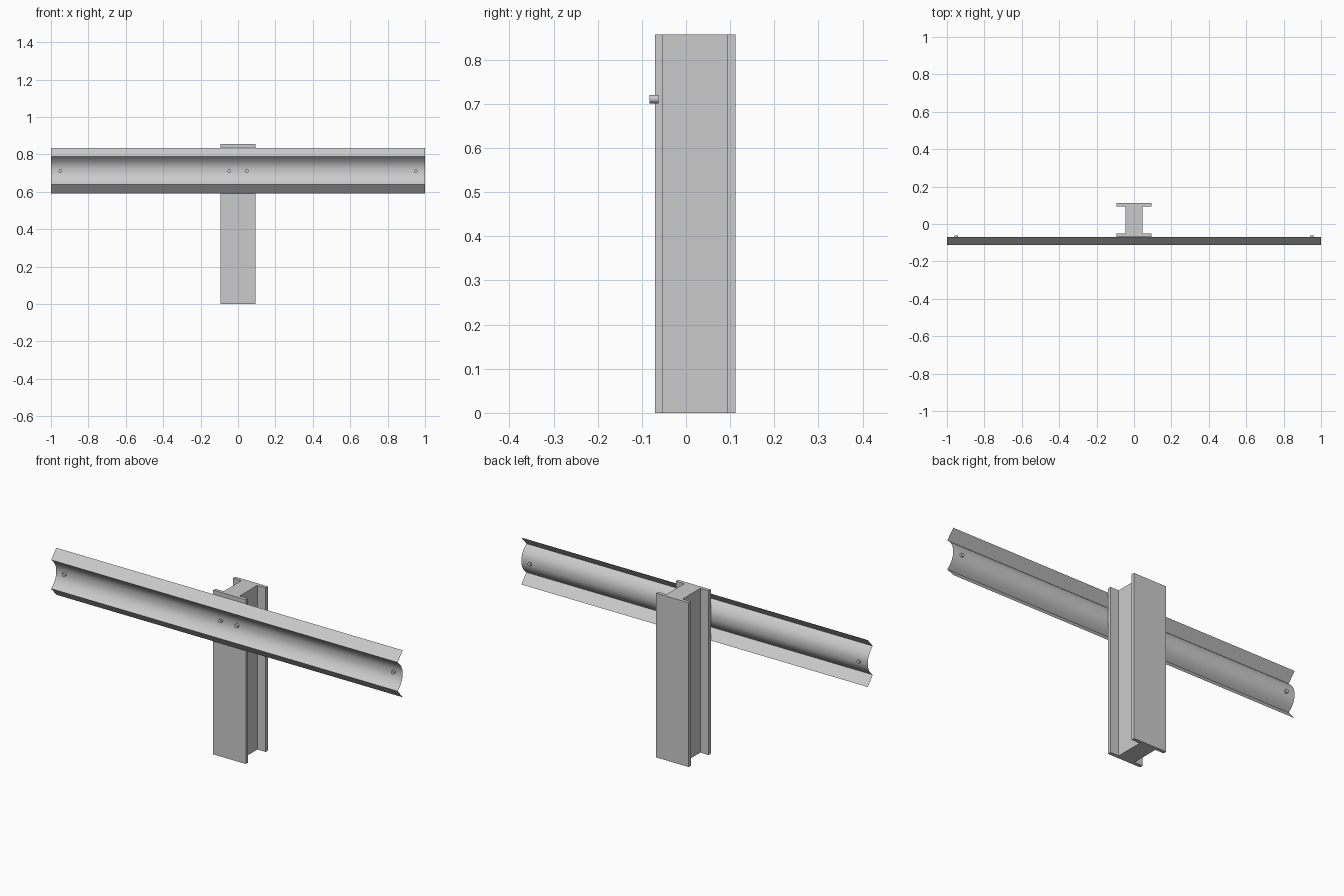
import bpy, math

if "Cube" in bpy.data.objects:
    bpy.data.objects.remove(bpy.data.objects["Cube"])

def mesh_object(name, verts, faces):
    mesh = bpy.data.meshes.new(name)
    mesh.from_pydata(verts, [], faces)
    mesh.update()
    obj = bpy.data.objects.new(name, mesh)
    bpy.context.collection.objects.link(obj)
    return obj

# I-section post, extruded upwards
W, T, Y0, Y1, F, H = 0.094, 0.046, -0.07, 0.112, 0.018, 0.857
outline = [(-W, Y0), (W, Y0), (W, Y0 + F), (T, Y0 + F), (T, Y1 - F), (W, Y1 - F),
           (W, Y1), (-W, Y1), (-W, Y1 - F), (-T, Y1 - F), (-T, Y0 + F), (-W, Y0 + F)]
n = len(outline)
verts = [(x, y, z) for z in (0, H) for x, y in outline]
faces = [(i, (i + 1) % n, (i + 1) % n + n, i + n) for i in range(n)]
# Caps as three quads each: front flange, web, back flange
for cap in ([0, 1, 2, 3, 10, 11], [3, 4, 9, 10], [4, 5, 6, 7, 8, 9]):
    faces.append(tuple(reversed(cap)))
    faces.append(tuple(i + n for i in cap))
mesh_object("post", verts, faces)

# Corrugated rail: thin sheet with a curved valley between two sharp crests
ZC, HALF, CREST, STEPS = 0.713, 0.1225, 0.075, 16
profile = [(-0.07, -HALF)]
for i in range(STEPS + 1):
    t = -1 + 2 * i / STEPS
    profile.append((-0.071 - 0.041 * abs(t) ** 2.3, CREST * t))
profile.append((-0.07, HALF))
m = len(profile)
rail = mesh_object("rail",
                   [(x, y, ZC + z) for x in (-1, 1) for y, z in profile],
                   [(i, i + m, i + m + 1, i + 1) for i in range(m - 1)])
bpy.context.view_layer.objects.active = rail
rail.select_set(True)
bpy.ops.object.shade_smooth_by_angle(angle=math.radians(35))

# Bolts at the rail ends and on the post
for i, x in enumerate((-0.95, -0.047, 0.047, 0.95)):
    bpy.ops.mesh.primitive_cylinder_add(vertices=12, radius=0.0095, depth=0.02,
                                        location=(x, -0.0725, 0.711),
                                        rotation=(math.pi / 2, 0, 0))
    bpy.context.object.name = f"bolt_{i + 1}"
